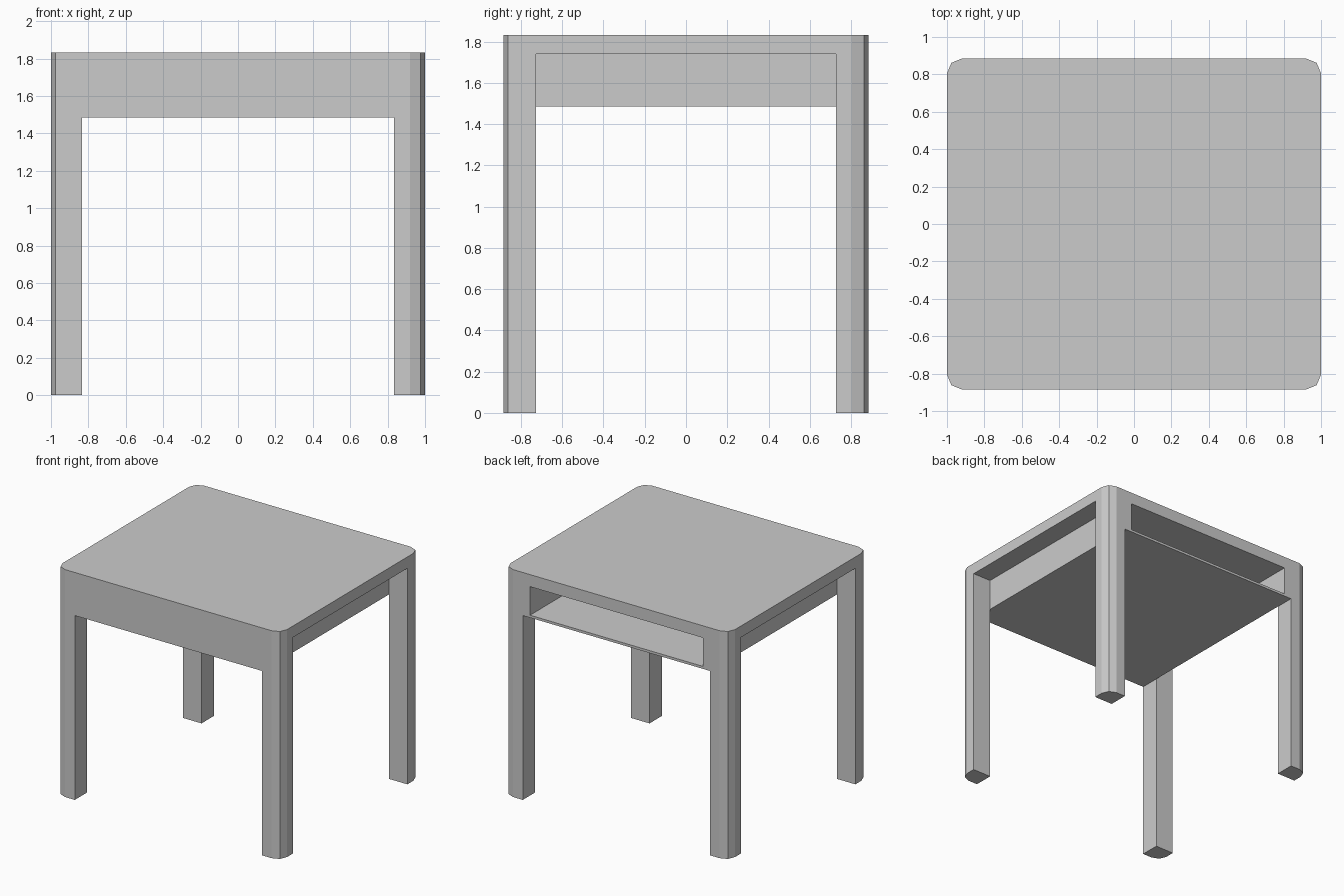
import bpy, bmesh

if "Cube" in bpy.data.objects:
    bpy.data.objects.remove(bpy.data.objects["Cube"])

HX, HY, H = 1.0, 0.885, 1.832      # half width, half depth, height
LX, LY = 0.835, 0.728              # inner faces of the legs
APRON, TOP = 1.485, 1.74           # underside of compartment / of table top


def box(name, lo, hi):
    """Axis-aligned box from two opposite corners."""
    bm = bmesh.new()
    bmesh.ops.create_cube(bm, size=1)
    for v in bm.verts:
        v.co = [lo[i] + (v.co[i] + 0.5) * (hi[i] - lo[i]) for i in range(3)]
    me = bpy.data.meshes.new(name)
    bm.to_mesh(me)
    bm.free()
    ob = bpy.data.objects.new(name, me)
    bpy.context.collection.objects.link(ob)
    return ob


# Solid block with faceted vertical corners
table = box("table", (-HX, -HY, 0), (HX, HY, H))
bm = bmesh.new()
bm.from_mesh(table.data)
upright = [e for e in bm.edges if abs(e.verts[0].co.z - e.verts[1].co.z) > 1]
bmesh.ops.bevel(bm, geom=upright, offset=0.08, segments=2, profile=0.5, affect='EDGES')
bm.to_mesh(table.data)
bm.free()

cutters = [
    # Leg room running front to back
    box("leg_room_cutter", (-LX, -2, -1), (LX, 2, APRON)),
    # Compartment open at the back
    box("compartment_cutter", (-0.77, -HY + 0.065, 1.505), (0.77, 2, 1.735)),
]
# Recesses between the legs on both sides
for name, s in (("left", -1), ("right", 1)):
    a, b = sorted((s * LX, s * 2))
    cutters.append(box(name + "_recess_cutter", (a, -LY, -1), (b, LY, TOP)))

for c in cutters:
    c.hide_render = True
    mod = table.modifiers.new(c.name, 'BOOLEAN')
    mod.operation = 'DIFFERENCE'
    mod.solver = 'EXACT'
    mod.object = c

# Bake the cuts and drop the cutters
deps = bpy.context.evaluated_depsgraph_get()
mesh = bpy.data.meshes.new_from_object(table.evaluated_get(deps))
table.modifiers.clear()
table.data = mesh
for c in cutters:
    bpy.data.objects.remove(c, do_unlink=True)
